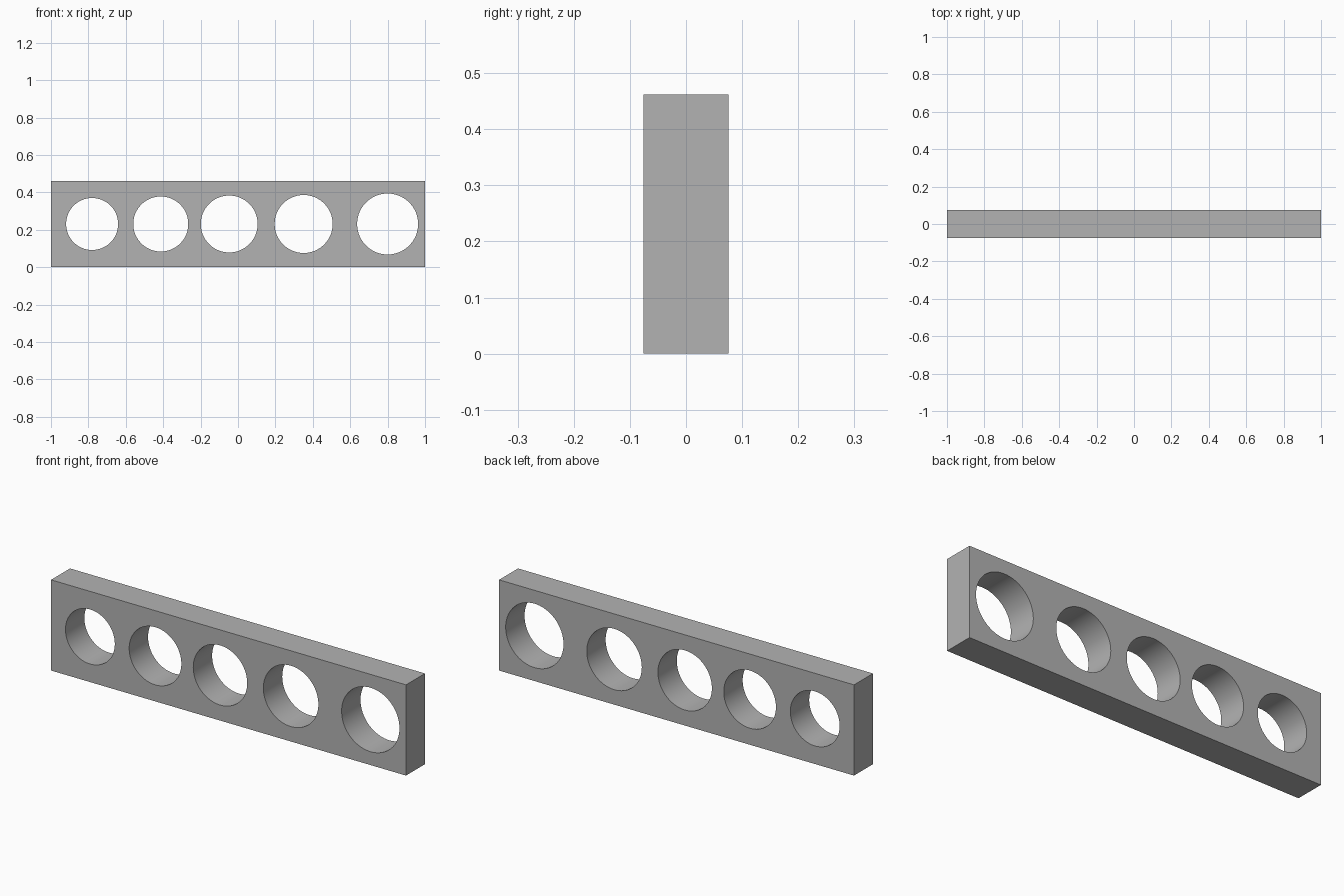
import bpy
import math

default = bpy.data.objects.get("Cube")
if default:
    bpy.data.objects.remove(default, do_unlink=True)

LENGTH, DEPTH, HEIGHT = 2.0, 0.152, 0.462
# (centre x, radius) of each round hole
HOLES = [(-0.78, 0.139), (-0.413, 0.147), (-0.047, 0.152), (0.351, 0.155), (0.80, 0.163)]

# Plain grey material
grey = bpy.data.materials.new("plain grey")
grey.use_nodes = True
colour = (0.45, 0.45, 0.45, 1.0)
grey.diffuse_color = colour
grey.node_tree.nodes["Principled BSDF"].inputs["Base Color"].default_value = colour

# Rectangular bar
bpy.ops.mesh.primitive_cube_add(size=1, location=(0, 0, HEIGHT / 2))
bar = bpy.context.object
bar.name = "bar_with_holes"
bar.scale = (LENGTH, DEPTH, HEIGHT)
bpy.ops.object.transform_apply(location=False, rotation=False, scale=True)
bar.data.materials.append(grey)

# Round holes, growing from right to left
for x, radius in HOLES:
    bpy.ops.mesh.primitive_cylinder_add(vertices=96, radius=radius, depth=DEPTH * 2,
                                        location=(x, 0, HEIGHT / 2),
                                        rotation=(math.pi / 2, 0, 0))
    cutter = bpy.context.object
    cutter.name = "hole_cutter"
    cutter.hide_render = True
    cutter.data.materials.append(grey)
    cut = bar.modifiers.new("hole", 'BOOLEAN')
    cut.operation = 'DIFFERENCE'
    cut.solver = 'EXACT'
    cut.object = cutter
    bpy.ops.object.select_all(action='DESELECT')
    bar.select_set(True)
    bpy.context.view_layer.objects.active = bar
    bpy.ops.object.modifier_apply(modifier=cut.name)
    bpy.data.objects.remove(cutter, do_unlink=True)

# Smooth hole walls, crisp rims and corners
bpy.ops.object.shade_smooth_by_angle(angle=math.radians(30))
